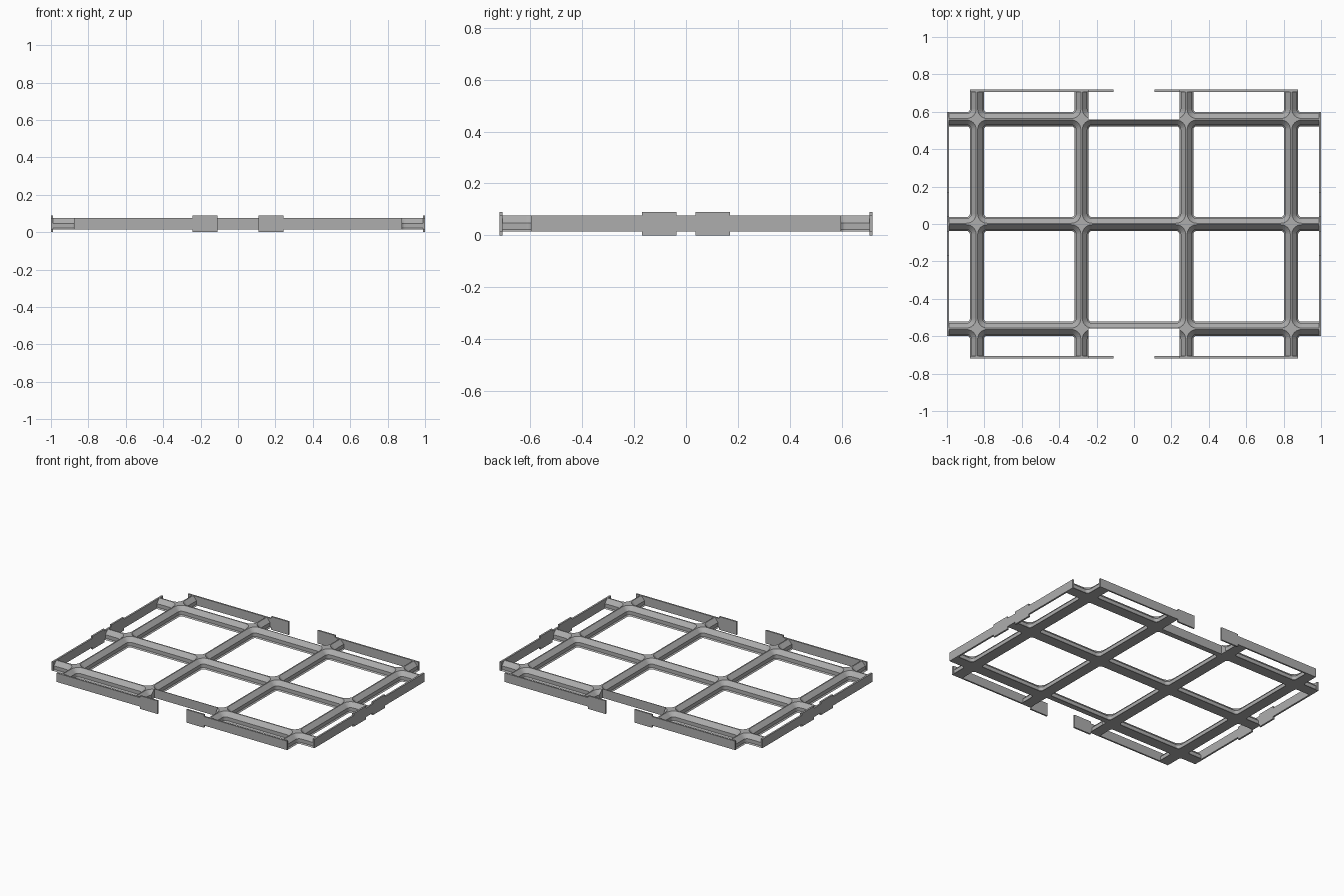
import bpy, bmesh, math

if "Cube" in bpy.data.objects:
    bpy.data.objects.remove(bpy.data.objects["Cube"])

PITCH = 0.56
Z0, Z1 = 0.0155, 0.0765          # underside and top of the grid
END_X, END_Y = 0.988, 0.707      # where the grid bars stop
# wall profile: (height, half width of bar, corner radius of opening)
PROFILE = [(Z0 - 0.02, 0.0375, 0.017), (Z0, 0.0375, 0.017), (0.0235, 0.030, 0.0245),
           (0.0480, 0.030, 0.0245), (Z1, 0.004, 0.0505), (Z1 + 0.02, 0.004, 0.0505)]

grey = bpy.data.materials.new("mid grey")
grey.diffuse_color = (0.42, 0.42, 0.42, 1)
grey.use_nodes = True
grey.node_tree.nodes["Principled BSDF"].inputs["Base Color"].default_value = grey.diffuse_color


def make_object(name, bm):
    bmesh.ops.recalc_face_normals(bm, faces=bm.faces)
    mesh = bpy.data.meshes.new(name)
    bm.to_mesh(mesh)
    bm.free()
    mesh.materials.append(grey)
    obj = bpy.data.objects.new(name, mesh)
    bpy.context.collection.objects.link(obj)
    return obj


def add_box(bm, x0, x1, y0, y1, z0, z1):
    verts = bmesh.ops.create_cube(bm, size=1)["verts"]
    for v in verts:
        v.co.x = x1 if v.co.x > 0 else x0
        v.co.y = y1 if v.co.y > 0 else y0
        v.co.z = z1 if v.co.z > 0 else z0


def rounded_square(half, radius, steps=6):
    pts = []
    for q in range(4):
        mid = math.radians(45 + 90 * q)
        cx = math.copysign(half - radius, math.cos(mid))
        cy = math.copysign(half - radius, math.sin(mid))
        for i in range(steps + 1):
            a = math.pi / 2 * (q + i / steps)
            pts.append((cx + radius * math.cos(a), cy + radius * math.sin(a)))
    return pts


def add_pocket(bm, x, y):
    """Solid with the stepped shape of one opening."""
    rings = []
    for z, wall, radius in PROFILE:
        pts = rounded_square(PITCH / 2 - wall, radius)
        rings.append([bm.verts.new((x + px, y + py, z)) for px, py in pts])
    n = len(rings[0])
    for a, b in zip(rings, rings[1:]):
        for i in range(n):
            bm.faces.new((a[i], a[(i + 1) % n], b[(i + 1) % n], b[i]))
    bm.faces.new(rings[0][::-1])
    bm.faces.new(rings[-1])


def cut(target, cutter):
    mod = target.modifiers.new("cut", "BOOLEAN")
    mod.operation = "DIFFERENCE"
    mod.solver = "EXACT"
    mod.object = cutter
    cutter.hide_render = True
    cutter.hide_set(True)


# grid of bars: slab with stepped pockets cut out
bm = bmesh.new()
add_box(bm, -END_X, END_X, -END_Y, END_Y, Z0, Z1)
grid = make_object("grid_frame", bm)

bm = bmesh.new()
for i in range(-2, 3):
    for j in (-1.5, -0.5, 0.5, 1.5):
        add_pocket(bm, i * PITCH, j * PITCH)
cut(grid, make_object("pocket_cutter", bm))

# outer half of the middle bar is trimmed off at front and back
bm = bmesh.new()
for s in (-1, 1):
    ys = sorted((s * PITCH, s * 0.8))
    add_box(bm, -0.2425, 0.2425, ys[0], ys[1], -0.1, 0.2)
cut(grid, make_object("middle_trim_cutter", bm))

# edge plates with taller tabs
for s, side in ((-1, "front"), (1, "back")):
    y0, y1 = sorted((s * END_Y, s * 0.718))
    for t, end in ((-1, "left"), (1, "right")):
        bm = bmesh.new()
        x0, x1 = sorted((t * 0.2425, t * 0.877))
        add_box(bm, x0, x1, y0, y1, Z0, Z1)
        x0, x1 = sorted((t * 0.11, t * 0.2425))
        add_box(bm, x0, x1, y0, y1, 0, 0.09)
        make_object(f"{side}_{end}_edge_plate", bm)

for s, side in ((-1, "left"), (1, "right")):
    x0, x1 = sorted((s * END_X, s * 1.0))
    bm = bmesh.new()
    add_box(bm, x0, x1, -0.5975, 0.5975, Z0, Z1)
    make_object(f"{side}_edge_plate", bm)
    for t, end in ((-1, "front"), (1, "back")):
        bm = bmesh.new()
        y0, y1 = sorted((t * 0.0375, t * 0.17))
        add_box(bm, x0, x1, y0, y1, 0, 0.09)
        make_object(f"{side}_{end}_tab", bm)
